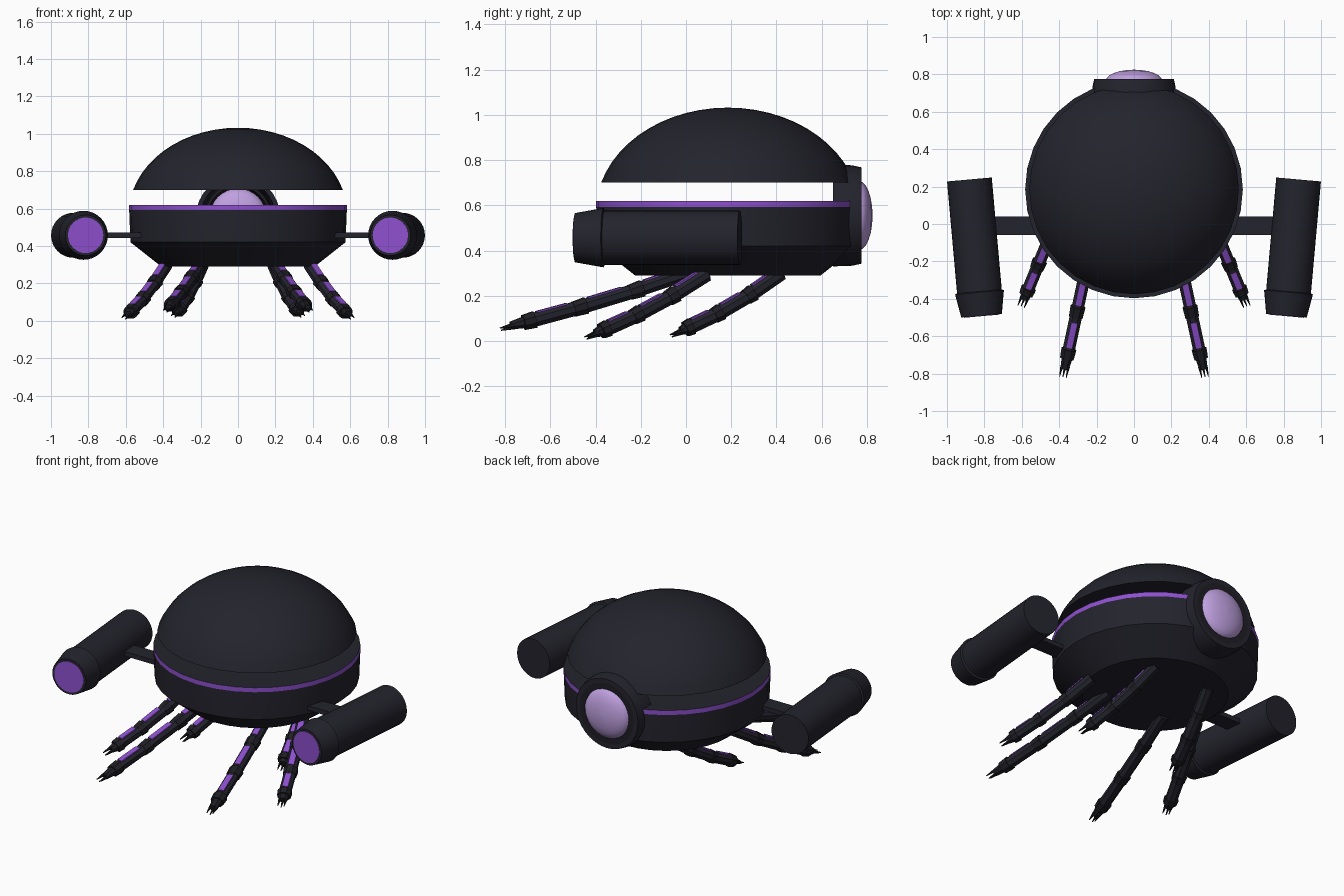
import bpy, bmesh, math
from mathutils import Vector, Matrix

if "Cube" in bpy.data.objects:
    bpy.data.objects.remove(bpy.data.objects["Cube"])


def mat(name, rgb):
    m = bpy.data.materials.new(name)
    m.diffuse_color = (*rgb, 1)
    m.use_nodes = True
    m.node_tree.nodes["Principled BSDF"].inputs["Base Color"].default_value = m.diffuse_color
    return m


DARK = mat("charcoal", (0.017, 0.017, 0.026))
BLACK = mat("joint black", (0.013, 0.013, 0.018))
PURPLE = mat("purple glow", (0.27, 0.08, 0.62))
LILAC = mat("lilac glass", (0.52, 0.35, 0.74))


def finish(name, bm, mats, mirror=False, smooth=True):
    bmesh.ops.recalc_face_normals(bm, faces=bm.faces)
    me = bpy.data.meshes.new(name)
    bm.to_mesh(me)
    bm.free()
    ob = bpy.data.objects.new(name, me)
    bpy.context.collection.objects.link(ob)
    for m in mats:
        me.materials.append(m)
    if smooth:
        bpy.context.view_layer.objects.active = ob
        ob.select_set(True)
        bpy.ops.object.shade_smooth_by_angle(angle=math.radians(30))
        ob.select_set(False)
    if mirror:
        ob.modifiers.new("mirror", 'MIRROR')
    return ob


def loft(bm, rings, cap=True, closed=False):
    """Skin a list of equal-length point rings."""
    vs = [[bm.verts.new(p) for p in r] for r in rings]
    n = len(vs[0])
    pairs = list(zip(vs, vs[1:])) + ([(vs[-1], vs[0])] if closed else [])
    faces = [bm.faces.new((a[i], a[(i + 1) % n], b[(i + 1) % n], b[i]))
             for a, b in pairs for i in range(n)]
    if cap and not closed:
        faces += [bm.faces.new(vs[0]), bm.faces.new(vs[-1])]
    return faces


def lathe(profile, M, n=32, closed=False):
    """Revolve (radius, height) points about the local z axis of M."""
    bm = bmesh.new()
    rings = [[M @ Vector((r * math.cos(2 * math.pi * i / n),
                          r * math.sin(2 * math.pi * i / n), h)) for i in range(n)]
             for r, h in profile]
    loft(bm, rings, closed=closed)
    return bm


CY = 0.185
body = Matrix.Translation((0, CY, 0))

# Lower hull with a glowing rim stripe
bm = lathe([(0.41, 0.29), (0.575, 0.42), (0.582, 0.592), (0.582, 0.62)], body)
for f in bm.faces:
    if len(f.verts) == 4 and f.calc_center_median().z > 0.6:
        f.material_index = 1
finish("lower_hull", bm, [DARK, PURPLE])

# Floating upper dome, closed underneath
a0 = math.asin((0.70 - 0.57) / 0.46)
prof = []
for i in range(12):
    a = a0 + (math.pi / 2 - a0) * i / 12
    prof.append((0.584 * math.cos(a), 0.57 + 0.462 * math.sin(a)))
prof.append((0.004, 1.032))
finish("upper_dome", lathe(prof, body), [DARK])

# Rear eye: outer housing, inner bezel and lens, all facing +y
back = Matrix.Translation((0, 0, 0.555)) @ Matrix.Rotation(-math.pi / 2, 4, 'X')
finish("eye_housing", lathe([(0.225, 0.65), (0.222, 0.735), (0.213, 0.775),
                             (0.185, 0.775), (0.2, 0.65)], back, closed=True), [DARK])
finish("eye_bezel", lathe([(0.178, 0.70), (0.186, 0.775), (0.15, 0.775),
                           (0.163, 0.70)], back, closed=True), [BLACK])
lens = [(max(0.152 * math.cos(a), 0.002), 0.765 + 0.06 * math.sin(a))
        for a in (math.pi * (i / 12 - 0.5) for i in range(13))]
finish("eye_lens", lathe(lens, back), [LILAC])

# Side pods: tube, flared muzzle and glowing front disc
p_back, p_front = Vector((0.88, 0.238, 0.457)), Vector((0.815, -0.49, 0.457))
axis = p_front - p_back
L = axis.length
pod = Matrix.Translation(p_back) @ axis.to_track_quat('Z', 'Y').to_matrix().to_4x4()
finish("side_pod", lathe([(0.12, 0), (0.12, L - 0.13), (0.131, L - 0.125),
                          (0.109, L)], pod), [DARK], mirror=True)
finish("pod_glow", lathe([(0.095, L - 0.003), (0.095, L + 0.003)], pod),
       [PURPLE], mirror=True)

# Flat arms carrying the pods
bm = bmesh.new()
bmesh.ops.create_cube(bm, size=1, matrix=Matrix.Translation((0.64, -0.01, 0.457))
                      @ Matrix.Diagonal((0.32, 0.10, 0.028, 1)))
finish("pod_arm", bm, [DARK], mirror=True, smooth=False)


def bar(bm, a, b, s0, s1, index=0, shift=(0, 0), chamfer=0.3):
    """Chamfered bar from a to b; s = (width, height), shift = (side, up)."""
    d = (b - a).normalized()
    side = d.cross(Vector((0, 0, 1))).normalized()
    up = side.cross(d)
    rings = []
    for p, (w, h) in ((a, s0), (b, s1)):
        c = chamfer * min(w, h)
        x, y = w / 2, h / 2
        pts = [(x, y - c), (x - c, y), (c - x, y), (-x, y - c),
               (-x, c - y), (c - x, -y), (x - c, -y), (x, c - y)]
        rings.append([p + side * (u + shift[0]) + up * (v + shift[1]) for u, v in pts])
    for f in loft(bm, rings):
        f.material_index = index


def leg(name, root, tip, sag):
    root, tip = Vector(root), Vector(tip)

    def at(t):
        return root.lerp(tip, t) - Vector((0, 0, sag * 4 * t * (1 - t)))

    bm = bmesh.new()
    knots = [0, 0.3, 0.6, 0.87]
    W, H = 0.066, 0.062
    for t0, t1 in zip(knots, knots[1:]):
        a, b = at(t0), at(t1)
        d = b - a
        # Limb segment, joint collar and inlaid light strip
        bar(bm, a, b, (W, H), (W, H))
        bar(bm, a + d * 0.86, b + d * 0.08, (W + 0.014, H + 0.012), (W + 0.008, H + 0.004), 1)
        bar(bm, a + d * 0.2, a + d * 0.8, (0.036, 0.008), (0.036, 0.008), 2,
            (0, H / 2), 0.1)
    # Tapered wrist and three claws
    a, b = at(0.87), tip
    d = (b - a).normalized()
    wrist = b - d * 0.035
    bar(bm, a, wrist, (0.062, 0.056), (0.044, 0.034), 1)
    for u, v in ((-0.018, 0), (0.018, 0), (0, -0.01)):
        bar(bm, wrist - d * 0.015, b + d * 0.012, (0.016, 0.02), (0.004, 0.005), 1, (u, v))
    finish(name, bm, [DARK, BLACK, PURPLE], mirror=True, smooth=False)


# Three pairs of forward-reaching legs
leg("front_leg", (0.20, 0.02, 0.305), (0.378, -0.808, 0.06), 0.012)
leg("middle_leg", (0.385, 0.09, 0.295), (0.60, -0.432, 0.022), 0.02)
leg("rear_leg", (0.19, 0.42, 0.30), (0.335, -0.055, 0.032), 0.022)
